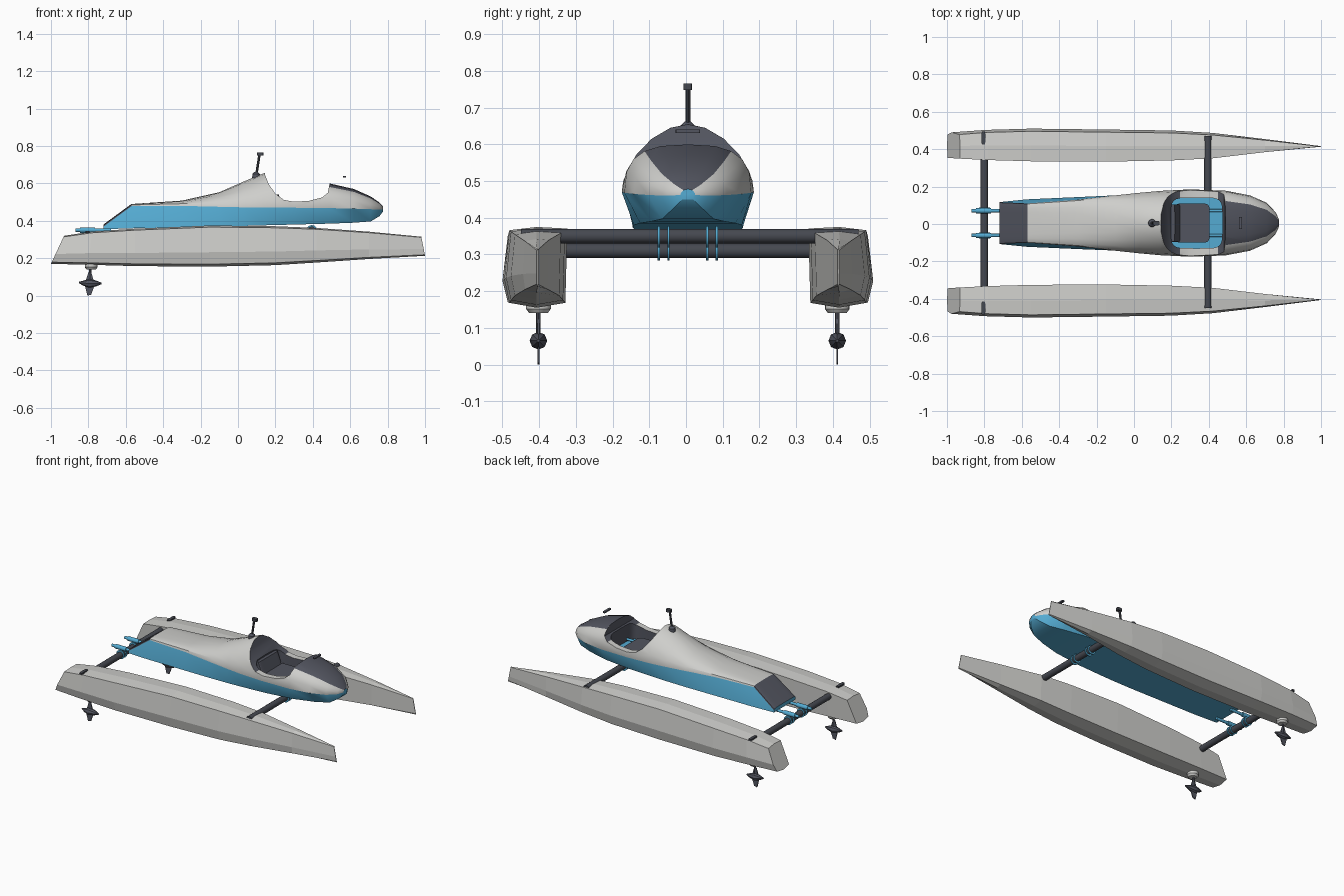
import bpy, bmesh, math
from mathutils import Vector

cube = bpy.data.objects.get("Cube")
if cube:
    bpy.data.objects.remove(cube, do_unlink=True)


def material(name, rgb):
    m = bpy.data.materials.new(name)
    m.use_nodes = True
    m.diffuse_color = (*rgb, 1)
    m.node_tree.nodes["Principled BSDF"].inputs["Base Color"].default_value = (*rgb, 1)
    return m


WHITE, BLUE, DARK, BLACK = range(4)
MATS = [material("pale grey", (0.62, 0.62, 0.6)),
        material("sky blue", (0.09, 0.41, 0.65)),
        material("slate grey", (0.085, 0.09, 0.115)),
        material("charcoal", (0.06, 0.065, 0.08))]
MID = 0.005  # y of the centre line


def loft(name, rings, color, smooth=False):
    """Skin closed rings; color is an index or a rule(segment, side)."""
    rule = color if callable(color) else lambda i, j: color
    me = bpy.data.meshes.new(name)
    for m in MATS:
        me.materials.append(m)
    bm = bmesh.new()
    vs = [[bm.verts.new(p) for p in r] for r in rings]
    n = len(rings[0])
    for i in range(len(vs) - 1):
        for j in range(n):
            k = (j + 1) % n
            f = bm.faces.new((vs[i][j], vs[i][k], vs[i + 1][k], vs[i + 1][j]))
            f.material_index = rule(i, j)
    bm.faces.new(vs[0][::-1]).material_index = rule(-1, 0)
    bm.faces.new(vs[-1]).material_index = rule(len(vs), 0)
    bmesh.ops.recalc_face_normals(bm, faces=bm.faces)
    bm.to_mesh(me)
    bm.free()
    ob = bpy.data.objects.new(name, me)
    bpy.context.collection.objects.link(ob)
    if smooth:
        smooth_shade(ob)
    return ob


def activate(ob):
    bpy.ops.object.select_all(action='DESELECT')
    ob.select_set(True)
    bpy.context.view_layer.objects.active = ob


def smooth_shade(ob):
    activate(ob)
    bpy.ops.object.shade_smooth_by_angle(angle=math.radians(32))


def tube(name, path, color, sides=16):
    """Straight turned part from (point, radius) pairs."""
    pts = [Vector(p) for p, r in path]
    q = (pts[-1] - pts[0]).to_track_quat('Z', 'Y')
    rings = [[p + q @ Vector((r * math.cos(a), r * math.sin(a), 0))
              for a in [math.tau * k / sides for k in range(sides)]]
             for p, (_, r) in zip(pts, path)]
    return loft(name, rings, color, True)


def squircle(t, rx, ry, e):
    c, s = math.cos(t), math.sin(t)
    return (math.copysign(abs(c) ** e, c) * rx, math.copysign(abs(s) ** e, s) * ry)


def block(name, x, y, z, rx, ry, h, color, e=0.35, tilt=0.0):
    """Rounded block standing on z; tilt shifts the top along x."""
    rings = []
    for k in (0, 1):
        flat = [squircle(math.tau * i / 24, rx, ry, e) for i in range(24)]
        rings.append([(x + a + tilt * k, y + b, z + h * k) for a, b in flat])
    return loft(name, rings, color)


def plate(name, outline, y, thick, color):
    return loft(name, [[(x, y + s * thick / 2, z) for x, z in outline] for s in (-1, 1)], color)


# side floats: x bottom, x top, z bottom, z top, inner y, outer y
FLOAT = [(-1, -0.93, 0.17, 0.32, 0.34, 0.485),
         (-0.8, -0.78, 0.165, 0.343, 0.332, 0.498),
         (-0.55, -0.55, 0.158, 0.358, 0.325, 0.505),
         (-0.15, -0.15, 0.155, 0.375, 0.323, 0.5),
         (0.2, 0.2, 0.163, 0.371, 0.33, 0.495),
         (0.42, 0.42, 0.177, 0.362, 0.342, 0.482),
         (0.7, 0.7, 0.196, 0.342, 0.377, 0.449),
         (1, 0.98, 0.213, 0.315, 0.408, 0.412)]


def float_ring(s, xb, xt, zb, zt, yi, yo):
    w, h, m = yo - yi, zt - zb, (yi + yo) / 2
    section = [(yi + 0.06 * w, 0.06), (m, 0), (yo - 0.08 * w, 0.06), (yo, 0.35),
               (yo - 0.08 * w, 0.96), (m, 1), (yi + 0.03 * w, 0.98)]
    return [(xb + (xt - xb) * f, MID + s * y, zb + h * f) for y, f in section]


for s, side in ((1, "left"), (-1, "right")):
    loft(side + "_float", [float_ring(s, *st) for st in FLOAT], WHITE)

    # thruster under each float
    y = MID + s * 0.407
    tube(side + "_thruster_mount", [((-0.785, y, 0.14), 0.025), ((-0.785, y, 0.152), 0.034),
                                    ((-0.785, y, 0.18), 0.034)], WHITE)
    tube(side + "_thruster_shaft", [((-0.79, y, 0.06), 0.006), ((-0.79, y, 0.145), 0.006)], DARK, 8)
    tube(side + "_thruster_body", [((-0.85, y, 0.07), 0.004), ((-0.825, y, 0.067), 0.014),
                                   ((-0.795, y, 0.065), 0.024), ((-0.76, y, 0.065), 0.016),
                                   ((-0.73, y, 0.065), 0.004)], DARK, 8)
    plate(side + "_thruster_fin", [(-0.82, 0.06), (-0.805, 0), (-0.785, 0.005), (-0.765, 0.06),
                                   (-0.785, 0.125), (-0.8, 0.125)], y, 0.005, DARK)
    block(side + "_beam_cap", -0.805, MID + s * 0.455, 0.335, 0.01, 0.035, 0.01, BLACK)

    # tail rods and the clamps that grip both beams
    y = MID + s * 0.066
    tube(side + "_tail_rod", [((-0.87, y, 0.35), 0.009), ((-0.68, y, 0.35), 0.009)], BLUE, 12)
    tube(side + "_tail_collar", [((-0.845, y, 0.35), 0.014), ((-0.765, y, 0.35), 0.014)], BLUE, 12)
    tube(side + "_cockpit_rod", [((0.36, y, 0.45), 0.008), ((0.47, y, 0.45), 0.008)], BLUE, 12)
    for off in (-0.013, 0.013):
        for x, z, end in ((-0.8, 0.312, "rear"), (0.395, 0.348, "front")):
            tube(end + "_clamp", [((x, y + off - 0.003, z), 0.029),
                                  ((x, y + off + 0.003, z), 0.029)], BLUE)

# cross beams
tube("rear_beam", [((-0.8, -0.47, 0.31), 0.02), ((-0.8, 0.48, 0.31), 0.02)], BLACK)
tube("front_beam", [((0.395, -0.45, 0.35), 0.02), ((0.395, 0.47, 0.35), 0.02)], BLACK)

# central pod: x, bottom z, bottom half width, seam z, seam half width, top z, roundness
POD = [(-0.72, 0.355, 0.112, 0.368, 0.112, 0.38, 0.5),
       (-0.57, 0.36, 0.127, 0.478, 0.105, 0.49, 0.5),
       (-0.3, 0.366, 0.139, 0.48, 0.125, 0.508, 0.75),
       (-0.1, 0.37, 0.147, 0.475, 0.148, 0.553, 0.95),
       (0.03, 0.373, 0.15, 0.472, 0.162, 0.61, 1.1),
       (0.14, 0.376, 0.15, 0.47, 0.172, 0.655, 1.1),
       (0.3, 0.38, 0.147, 0.47, 0.18, 0.64, 0.9),
       (0.489, 0.385, 0.13, 0.468, 0.173, 0.6, 0.72),
       (0.62, 0.39, 0.1, 0.465, 0.148, 0.57, 0.75),
       (0.71, 0.397, 0.07, 0.462, 0.108, 0.53, 0.8),
       (0.757, 0.425, 0.04, 0.46, 0.058, 0.497, 0.9),
       (0.775, 0.45, 0.015, 0.462, 0.02, 0.478, 1)]


def pod_ring(x, zb, wb, zs, ws, zt, e):
    arch = [squircle(math.pi * k / 10, ws, zt - zs, e) for k in range(11)]
    return [(x, MID - wb, zb), (x, MID + wb, zb)] + [(x, MID + a, zs + b) for a, b in arch]


def pod_color(i, j):
    if i < 0 or not 2 <= j <= 11:
        return BLUE
    nose_cover = i >= 7 and 5 <= j <= 8
    return DARK if i == 0 or nose_cover else WHITE


pod = loft("pod", [pod_ring(*st) for st in POD], pod_color)

# cockpit: a scooped cut across the deck, then a well down to the floor
SCOOP = [(0.142, 0.75), (0.145, 0.645), (0.165, 0.595), (0.2, 0.545), (0.245, 0.512), (0.3, 0.502),
         (0.38, 0.507), (0.45, 0.525), (0.48, 0.55), (0.49, 0.6), (0.49, 0.75)]
scoop = loft("scoop_cutter", [[(x, y, z) for x, z in SCOOP] for y in (-0.3, 0.3)],
             lambda i, j: WHITE if 4 <= j <= 6 else DARK)
well = block("well_cutter", 0.335, MID, 0.435, 0.138, 0.135, 0.15,
             lambda i, j: BLUE if i < 0 else DARK)
for cutter in (scoop, well):
    cutter.hide_render = True
    mod = pod.modifiers.new("cut", 'BOOLEAN')
    mod.operation = 'DIFFERENCE'
    mod.solver = 'EXACT'
    mod.object = cutter
    activate(pod)
    bpy.ops.object.modifier_apply(modifier=mod.name)
    bpy.data.objects.remove(cutter, do_unlink=True)
smooth_shade(pod)

# seat
block("seat_cushion", 0.31, MID, 0.436, 0.095, 0.105, 0.03, DARK, 0.25)
block("seat_back", 0.235, MID, 0.45, 0.018, 0.1, 0.09, DARK, 0.25, -0.035)

# camera mast and the small plate above the nose
tube("mast_base", [((0.097, MID, 0.62), 0.022), ((0.097, MID, 0.65), 0.02),
                   ((0.097, MID, 0.662), 0.008)], DARK)
tube("mast_pole", [((0.097, MID, 0.64), 0.007), ((0.115, MID, 0.755), 0.007)], BLACK, 10)
block("mast_head", 0.119, MID, 0.748, 0.017, 0.012, 0.018, BLACK)
block("nose_plate", 0.57, MID, 0.631, 0.008, 0.033, 0.009, DARK, 0.2)
